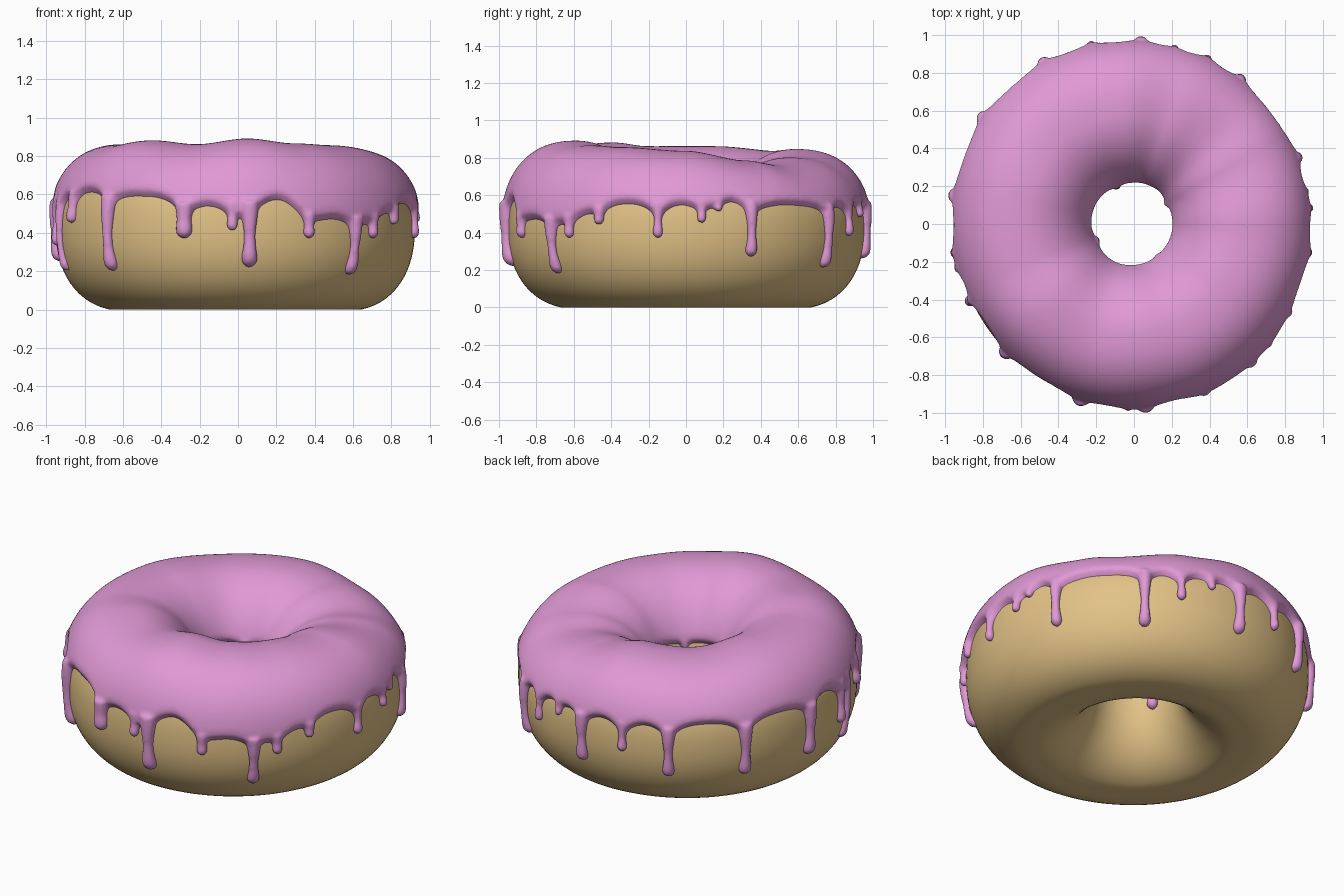
import bpy, bmesh
from math import sin, cos, asin, pi, radians, exp, sqrt

if "Cube" in bpy.data.objects:
    bpy.data.objects.remove(bpy.data.objects["Cube"])

MID, RC = 0.42, 0.575


def periodic(keys, az):
    """Smooth interpolation of (degrees, value) keys around the ring."""
    d = az % 360
    ks = keys + [(keys[0][0] + 360, keys[0][1])]
    for (a0, v0), (a1, v1) in zip(ks, ks[1:]):
        if a0 <= d <= a1:
            t = (d - a0) / (a1 - a0)
            t = t * t * (3 - 2 * t)
            return v0 + (v1 - v0) * t
    return keys[0][1]


TOP = [(0, .835), (30, .785), (45, .765), (70, .80), (95, .845), (130, .835), (165, .86),
       (200, .86), (222, .88), (250, .86), (276, .89), (300, .865), (325, .855)]
EDGE = [(0, .57), (14, .60), (30, .55), (42, .545), (58, .57), (75, .58), (95, .57), (125, .57),
        (160, .57), (182, .59), (204, .63), (218, .62), (240, .59), (262, .56), (283, .585),
        (300, .48), (318, .50), (338, .56)]
# drips: azimuth, tip height, thickness
DRIPS = [(5, .45, .024), (10.5, .51, .022), (21.5, .27, .030), (52.5, .21, .031), (65, .38, .025),
         (76, .48, .022), (87, .26, .033), (103, .38, .026), (119, .25, .032),
         (145, .24, .033), (171, .25, .034), (189, .33, .028), (194, .20, .026), (205, .45, .030),
         (225, .20, .035), (253.5, .37, .040), (269, .41, .027), (274.5, .22, .038),
         (294, .37, .028), (311.5, .18, .032), (319.5, .37, .026), (331, .44, .026), (351, .37, .026)]
# small drips inside the hole
INNER = [(112, .43, .026), (205, .33, .030), (30, .47, .026), (310, .48, .02)]


def half_top(az):
    return periodic(TOP, az) - 0.033 - MID


def surf(az, phi, off=0.0):
    """Point on the dough surface: az around the ring, phi around the section."""
    c, s = cos(phi), sin(phi)
    n = 2.0 if c < 0 else 2.35 if s > 0 else 2.2
    bulge = 0.018 * exp(-((az % 360 - 138) / 30) ** 2)
    a = (0.36 + bulge if c > 0 else 0.35) + off
    b = (half_top(az) if s > 0 else 0.427) + off
    r = RC + a * abs(c) ** (2 / n) * (1 if c > 0 else -1)
    z = MID + b * abs(s) ** (2 / n) * (1 if s > 0 else -1)
    t = radians(az)
    return r * cos(t) - 0.013, r * sin(t) * 1.02, max(z, 0.0)


def phi_at(az, z, inner=False):
    n = 2.0 if inner else 2.35 if z > MID else 2.2
    u = (z - MID) / (half_top(az) if z > MID else 0.427)
    p = min(abs(u), 1) ** (n / 2)
    p = asin(p) * (1 if u > 0 else -1)
    return pi - p if inner else p


def edge_z(az, base, drips, depth, width):
    z = base
    for a, tip, _ in drips:
        d = abs((az - a + 180) % 360 - 180)
        z -= min(depth, max(base - tip, 0) * .6) * exp(-d / width)
    return z


def grid(bm, rings):
    """Closed tube of loops around the ring."""
    vs = [[bm.verts.new(p) for p in ring] for ring in rings]
    n, m = len(vs), len(vs[0])
    for i in range(n):
        for j in range(m):
            k, l = (i + 1) % n, (j + 1) % m
            bm.faces.new((vs[i][j], vs[k][j], vs[k][l], vs[i][l]))


def drip(bm, az, z0, z1, rad, inner=False):
    """Tapered drop hanging down the dough wall, with a bulb at its tip."""
    prev, seg, n = None, 12, 22
    for i in range(n + 1):
        t = i / n
        t = 1 - (1 - t) ** 1.5
        z = z0 + (z1 - z0) * t
        root = max(0, 1 - t * 2.0)
        bulb = exp(-((z - z1 - rad * 1.2) / (rad * 1.6)) ** 2)
        w = rad * (0.80 + 0.6 * root + 0.3 * bulb)
        d = z - z1
        if d < rad:
            w *= sqrt(max(0.02, 1 - (1 - d / rad) ** 2))
        x, y, _ = surf(az, phi_at(az, z, inner), 0.008)
        ring = [bm.verts.new((x + w * cos(2 * pi * k / seg), y + w * sin(2 * pi * k / seg), z))
                for k in range(seg)]
        if prev:
            for k in range(seg):
                l = (k + 1) % seg
                bm.faces.new((prev[k], ring[k], ring[l], prev[l]))
        else:
            bm.faces.new(ring)
        prev = ring
    bm.faces.new(prev[::-1])


def make(name, bm, color):
    bmesh.ops.recalc_face_normals(bm, faces=bm.faces)
    me = bpy.data.meshes.new(name)
    bm.to_mesh(me)
    bm.free()
    me.polygons.foreach_set("use_smooth", [True] * len(me.polygons))
    mat = bpy.data.materials.new(name)
    mat.diffuse_color = color
    mat.use_nodes = True
    mat.node_tree.nodes["Principled BSDF"].inputs["Base Color"].default_value = mat.diffuse_color
    me.materials.append(mat)
    ob = bpy.data.objects.new(name, me)
    bpy.context.collection.objects.link(ob)
    return ob


# dough ring
bm = bmesh.new()
grid(bm, [[surf(i * 2.5, 2 * pi * j / 64) for j in range(64)] for i in range(144)])
make("dough", bm, (0.76, 0.54, 0.24, 1))

# icing shell following the dough, with a scalloped edge
bm = bmesh.new()
rings = []
M = 40
for i in range(480):
    az = i * 0.75
    p0 = phi_at(az, edge_z(az, periodic(EDGE, az), DRIPS, .11, 3.6))
    p1 = phi_at(az, edge_z(az, .52, INNER, .08, 12), True)
    ps = [p0 + (p1 - p0) * j / M for j in range(M + 1)]
    outer = []
    for p in ps:
        e = min(1, min(p - p0, p1 - p) / 0.13)
        outer.append(surf(az, p, -0.005 + 0.040 * sqrt(max(0, 1 - (1 - e) ** 2))))
    rings.append(outer + [surf(az, p, -0.025) for p in reversed(ps)])
grid(bm, rings)

# icing drips
for az, tip, rad in DRIPS:
    drip(bm, az, max(periodic(EDGE, az) - .01, tip + .04), tip, rad)
for az, tip, rad in INNER:
    drip(bm, az, .54, tip, rad, True)
icing = make("icing", bm, (0.75, 0.32, 0.67, 1))

# fuse shell and drips into one soft skin
rm = icing.modifiers.new("fuse", 'REMESH')
rm.mode = 'VOXEL'
rm.voxel_size = 0.011
rm.use_smooth_shade = True
sm = icing.modifiers.new("soften", 'SMOOTH')
sm.factor = 0.5
sm.iterations = 5
